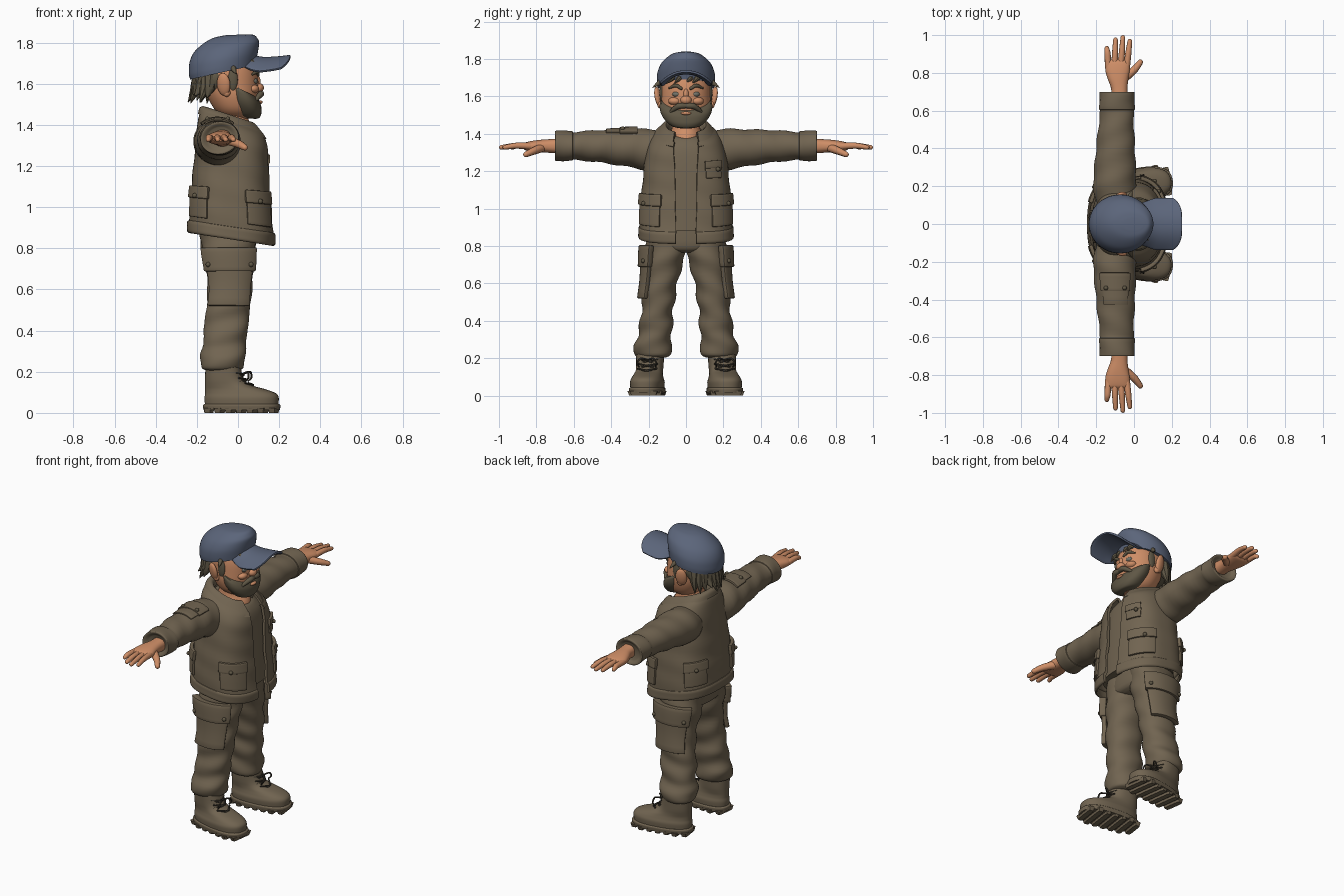
import bpy, bmesh, math, random
from mathutils import Vector, Matrix

if "Cube" in bpy.data.objects:
    bpy.data.objects.remove(bpy.data.objects["Cube"])
random.seed(4)

def mat(name, r, g, b):
    m = bpy.data.materials.new(name)
    m.diffuse_color = (r, g, b, 1)
    m.use_nodes = True
    m.node_tree.nodes["Principled BSDF"].inputs["Base Color"].default_value = m.diffuse_color
    return m
CLOTH = mat("olive brown cloth", .165, .128, .082)
SKIN = mat("tan skin", .62, .27, .135)
BLUE = mat("slate blue", .105, .13, .195)
HAIR = mat("grey brown hair", .115, .095, .06)
DARK = mat("dark laces", .05, .042, .03)
EYE = mat("grey eye", .17, .17, .14)

def make(name, verts, faces, m, mirror=False, solid=0, bevel=0):
    me = bpy.data.meshes.new(name)
    me.from_pydata([tuple(v) for v in verts], [], faces)
    bm = bmesh.new(); bm.from_mesh(me)
    bmesh.ops.recalc_face_normals(bm, faces=bm.faces)
    bm.to_mesh(me); bm.free()
    me.materials.append(m)
    ob = bpy.data.objects.new(name, me)
    bpy.context.collection.objects.link(ob)
    if solid:
        md = ob.modifiers.new("thick", 'SOLIDIFY'); md.thickness = solid; md.offset = 0
    if bevel:
        md = ob.modifiers.new("bevel", 'BEVEL'); md.width = bevel; md.segments = 2
    if mirror:
        md = ob.modifiers.new("mirror", 'MIRROR'); md.use_axis = (False, True, False)
        md.use_mirror_merge = False
    return ob

def spline(rows, k=4):
    # monotone smooth curve through rows of numbers
    rows = [tuple(r) for r in rows]
    d = [[b - a for a, b in zip(p, q)] for p, q in zip(rows, rows[1:])]
    def tan(i, c):
        if i == 0: return d[0][c]
        if i == len(rows) - 1: return d[-1][c]
        a, b = d[i - 1][c], d[i][c]
        return 0 if a * b <= 0 else math.copysign(min(abs(a + b) / 2, 3 * abs(a), 3 * abs(b)), a)
    out = []
    for i in range(len(rows) - 1):
        for j in range(k):
            t = j / k
            out.append([p + tan(i, c) * (t**3 - 2*t*t + t) + (q - p) * (3*t*t - 2*t**3) + tan(i + 1, c) * (t**3 - t*t)
                        for c, (p, q) in enumerate(zip(rows[i], rows[i + 1]))])
    return out + [list(rows[-1])]

# section = (height, slope along x, x min, x max, half width y, y centre, opening angle)
def pad(secs): return [tuple(s) + (0,) * (7 - len(s)) for s in secs]

def at(sec, deg, e=1, out=0):
    z, s, x0, x1, b, yc, _ = sec
    c, n = math.cos(math.radians(deg)), math.sin(math.radians(deg))
    x = (x0 + x1) / 2 + ((x1 - x0) / 2 + out) * math.copysign(abs(c)**e, c)
    return Vector((x, yc + (b + out) * math.copysign(abs(n)**e, n), z + s * x))

def same(v): return v

def loft(name, secs, m, e=1, f=same, n=48, wob=0, solid=0, mirror=False, k=4):
    rows = spline(pad(secs), k)
    opened = solid > 0
    w = n + 1 if opened else n
    verts = []
    for r in rows:
        a0 = r[6] if opened else 0
        for i in range(w):
            a = a0 + (360 - 2 * a0) * i / n
            o = wob * math.sin(math.radians(2 * a) + r[0] * 45) - solid / 2
            verts.append(f(at(r, a, e, o)))
    faces = [(j*w + i, j*w + (i+1) % w, (j+1)*w + (i+1) % w, (j+1)*w + i)
             for j in range(len(rows) - 1) for i in range(n)]
    if not opened:
        faces += [tuple(range(w))[::-1], tuple(range((len(rows) - 1) * w, len(rows) * w))]
    return make(name, verts, faces, m, mirror, solid)

def patch(name, secs, z0, z1, a0, a1, out, e=1, f=same, mirror=True, buttons=(), m=CLOTH):
    # raised panel lying on a lofted surface, with optional buttons (height, angle)
    spl = spline(pad(secs), 8)
    near = lambda z: min(spl, key=lambda s: abs(s[0] - z))
    n, rows = 14, 5
    verts = [f(at(near(z0 + (z1 - z0) * j / rows), a0 + (a1 - a0) * i / n, e, out / 2))
             for j in range(rows + 1) for i in range(n + 1)]
    w = n + 1
    faces = [(j*w + i, j*w + i + 1, (j+1)*w + i + 1, (j+1)*w + i) for j in range(rows) for i in range(n)]
    make(name, verts, faces, m, mirror, solid=out, bevel=min(.006, out * .3))
    for z, a in buttons:
        ball(name + "_button", f(at(near(z), a, e, out)), (.012, .012, .012), HAIR, mirror)

def tube(name, pts, m, mirror=False, f=same, n=10):
    # round-ended tube through (x, y, z, radius)
    rows = spline(pts, 5)
    P = [f(Vector(r[:3])) for r in rows]; R = [r[3] for r in rows]
    T = [(P[min(i + 1, len(P) - 1)] - P[max(i - 1, 0)]).normalized() for i in range(len(P))]
    ends = (80, 55, 28)
    rings = [(P[0] - T[0] * R[0] * math.sin(math.radians(a)), T[0], R[0] * math.cos(math.radians(a))) for a in ends]
    rings += list(zip(P, T, R))
    rings += [(P[-1] + T[-1] * R[-1] * math.sin(math.radians(a)), T[-1], R[-1] * math.cos(math.radians(a))) for a in ends[::-1]]
    u = T[0].orthogonal(); verts = []
    for p, t, r in rings:
        u = (u - t * u.dot(t)).normalized(); v = t.cross(u)
        verts += [p + (u * math.cos(2*math.pi*i/n) + v * math.sin(2*math.pi*i/n)) * r for i in range(n)]
    faces = [(j*n + i, j*n + (i+1) % n, (j+1)*n + (i+1) % n, (j+1)*n + i) for j in range(len(rings) - 1) for i in range(n)]
    faces += [tuple(range(n))[::-1], tuple(range((len(rings) - 1) * n, len(rings) * n))]
    return make(name, verts, faces, m, mirror)

def ball(name, loc, size, m, mirror=False, rot=(0, 0, 0)):
    bm = bmesh.new()
    bmesh.ops.create_uvsphere(bm, u_segments=20, v_segments=12, radius=1)
    M = Matrix.Translation(loc) @ Matrix.Rotation(rot[2], 4, 'Z') @ Matrix.Rotation(rot[1], 4, 'Y') @ Matrix.Rotation(rot[0], 4, 'X') @ Matrix.Diagonal((*size, 1))
    verts = [M @ v.co for v in bm.verts]
    faces = [tuple(v.index for v in fc.verts) for fc in bm.faces]
    bm.free()
    return make(name, verts, faces, m, mirror)

# jacket, shirt and collar
jacket = [(.845, -.155, -.24, .176, .252, 0, 7.5), (.85, -.155, -.247, .182, .257, 0, 7.5), (.89, -.15, -.246, .181, .256, 0, 7.5),
          (.897, -.15, -.238, .174, .249, 0, 7.5), (1.0, -.1, -.235, .165, .245, 0, 8.5), (1.1, -.08, -.225, .156, .236, 0, 9),
          (1.2, -.1, -.215, .151, .226, 0, 10), (1.3, -.18, -.205, .147, .213, 0, 12), (1.37, -.32, -.195, .14, .18, 0, 16),
          (1.40, -.4, -.175, .13, .145, 0, 20)]
loft("jacket", jacket, CLOTH, e=.75, solid=.016, wob=.002, n=80)
loft("collar", [(1.38, -.38, -.195, .15, .165, 0, 22), (1.41, -.39, -.187, .125, .138, 0, 26),
                (1.43, -.33, -.165, .09, .114, 0, 30), (1.39, -.36, -.15, .07, .10, 0, 34)], CLOTH, e=.85, solid=.012)
loft("shirt", [(.88, 0, -.2, .135, .21), (1.1, 0, -.19, .13, .2), (1.25, -.1, -.18, .122, .19),
               (1.34, -.2, -.17, .11, .17), (1.385, -.25, -.15, .088, .11), (1.40, -.25, -.12, .06, .08)], CLOTH, e=.75)
for part, a0, a1, b in (("front", 25, 76, 55), ("back", 115, 160, 138)):
    patch(part + "_pocket", jacket, .92, 1.05, a0 + 2, a1 - 2, .014, e=.75)
    patch(part + "_pocket_flap", jacket, 1.02, 1.09, a0, a1, .022, e=.75, buttons=[(1.035, b)])
patch("chest_pocket", jacket, 1.17, 1.26, 21, 49, .01, e=.75, mirror=False)
patch("chest_pocket_flap", jacket, 1.22, 1.28, 20, 50, .016, e=.75, mirror=False, buttons=[(1.23, 40)])

# sleeves: lofted upward, then laid along y
def lay(v): return Vector((v.x, v.z, v.y))
def lay_back(v): return Vector((v.x, -v.z, v.y))
sleeve = [(.08, 0, -.19, 0, .09, 1.31), (.2, 0, -.216, .012, .112, 1.315), (.28, 0, -.212, .01, .103, 1.322),
          (.4, 0, -.2, .005, .092, 1.33), (.5, 0, -.19, .0, .083, 1.335), (.6, 0, -.178, -.003, .075, 1.335),
          (.61, 0, -.184, .004, .08, 1.336), (.693, 0, -.184, .004, .08, 1.336), (.70, 0, -.176, -.004, .073, 1.336),
          (.685, 0, -.15, -.03, .05, 1.336)]
loft("sleeve", sleeve, CLOTH, f=lay, wob=.003, mirror=True)
patch("sleeve_pocket", sleeve, .27, .42, 52, 128, .008, f=lay_back, mirror=False)
patch("sleeve_pocket_flap", sleeve, .26, .355, 48, 132, .014, f=lay_back, mirror=False, buttons=[(.34, 114), (.34, 66)])

# hands
loft("palm", [(.66, 0, -.118, -.032, .042, 1.335), (.72, 0, -.122, -.034, .037, 1.335), (.77, 0, -.14, -.03, .034, 1.335),
              (.82, 0, -.152, -.022, .029, 1.334), (.855, 0, -.152, -.022, .022, 1.333), (.87, 0, -.14, -.032, .012, 1.333)],
     SKIN, e=.85, f=lay, mirror=True)
for i, (bx, tx, ty) in enumerate([(-.136, -.144, .93), (-.103, -.098, .975), (-.071, -.059, .987), (-.039, -.022, .968)]):
    tube(f"finger_{i+1}", [(bx, .83, 1.334, .018), ((bx + tx) / 2, .9, 1.337, .0165), (tx, ty, 1.328, .0125)], SKIN, True)
tube("thumb", [(-.06, .765, 1.328, .024), (0, .815, 1.308, .02), (.033, .856, 1.29, .015)], SKIN, True)

# trousers
leg = [(.205, 0, -.15, .0, .075, .18), (.22, 0, -.178, .028, .094, .178), (.27, 0, -.187, .036, .1, .177),
       (.33, 0, -.165, .035, .088, .166), (.39, 0, -.172, .05, .088, .159), (.45, 0, -.157, .048, .083, .154),
       (.52, 0, -.155, .063, .088, .146), (.6, 0, -.146, .066, .088, .135), (.7, 0, -.16, .08, .1, .118),
       (.78, 0, -.175, .086, .107, .108), (.88, 0, -.185, .088, .1, .1)]
loft("trouser_leg", leg, CLOTH, e=.92, wob=.005, mirror=True)
loft("trouser_hips", [(.765, 0, -.13, .05, .08), (.8, 0, -.182, .085, .19), (.95, 0, -.18, .09, .2)], CLOTH, e=.85)
patch("cargo_pocket", leg, .52, .73, 40, 140, .028, e=.92)
patch("cargo_pocket_flap", leg, .69, .80, 36, 144, .04, e=.92, buttons=[(.725, 52), (.725, 128)])

# boots, turned out a little
def boot(v):
    y = (v.y - .19) * (1 + .5 * (v.x - .02))
    x, a = v.x + .08, math.radians(8)
    return Vector((x * math.cos(a) - y * math.sin(a) - .08, .19 + x * math.sin(a) + y * math.cos(a), v.z))
loft("boot", [(.03, 0, -.16, .198, .085, .19), (.07, 0, -.163, .2, .088, .19), (.095, 0, -.16, .186, .081, .19),
              (.115, 0, -.16, .135, .075, .19), (.135, 0, -.16, .065, .073, .19), (.165, 0, -.16, .028, .075, .19),
              (.235, 0, -.157, .01, .078, .19)], CLOTH, e=.85, f=boot, mirror=True)
loft("boot_sole", [(.014, 0, -.168, .205, .089, .19), (.036, 0, -.17, .208, .092, .19), (.044, 0, -.163, .2, .086, .19)],
     CLOTH, e=.8, f=boot, mirror=True)
for i in range(7):
    x = -.142 + i * .053
    h = .07 if i in (0, 6) else .09
    loft("sole_lug", [(0, 0, x - .016, x + .016, h - .008, .19), (.024, 0, x - .021, x + .021, h, .19)],
         CLOTH, e=.3, f=boot, n=16, mirror=True, k=1)
for z, x in ((.135, .075), (.16, .043), (.185, .029)):
    for s in (-1, 1):
        tube("lace", [(x - .03, .19 - .05, z - .01 * s, .005), (x, .19, z, .005), (x - .03, .24, z + .01 * s, .005)],
             DARK, True, boot, 6)
for s in (-1, 1):
    tube("lace_bow", [(.025, .19, .19, .005), (.055, .19 + s * .03, .2, .005), (.06, .19 + s * .05, .175, .005),
                      (.045, .19 + s * .045, .155, .004)], DARK, True, boot, 6)

# head
loft("neck", [(1.33, 0, -.13, .085, .09), (1.39, 0, -.13, .07, .085), (1.43, 0, -.12, .05, .076), (1.5, 0, -.11, .04, .07)], SKIN)
loft("head", [(1.43, 0, -.06, .06, .05), (1.46, 0, -.1, .08, .095), (1.5, 0, -.13, .094, .12), (1.56, 0, -.16, .1, .133),
              (1.62, 0, -.18, .099, .133), (1.68, 0, -.19, .088, .128), (1.74, 0, -.17, .06, .1)], SKIN, e=.95)
ball("nose", (.1, 0, 1.58), (.026, .03, .024), SKIN)
ball("nose_bridge", (.09, 0, 1.608), (.02, .016, .035), SKIN)
ball("cheek", (.072, .06, 1.575), (.03, .035, .022), SKIN, True)
ball("ear", (-.07, .148, 1.597), (.034, .017, .056), SKIN, True, rot=(-.2, 0, .35))
ball("ear_lobe", (-.055, .139, 1.556), (.018, .014, .02), SKIN, True)
ball("eye", (.077, .05, 1.612), (.019, .024, .016), EYE, True)
ball("lower_lip", (.108, 0, 1.51), (.012, .028, .009), SKIN)

# beard, moustache, brows
loft("beard", [(1.437, -.1, .015, .085, .04), (1.455, -.2, -.02, .104, .083), (1.5, -.35, -.05, .114, .122),
               (1.54, -.45, -.06, .113, .139), (1.565, -.5, -.06, .105, .141), (1.58, -.5, -.05, .09, .134)], HAIR, e=.95)
ball("sideburn", (-.025, .129, 1.62), (.024, .012, .055), HAIR, True)
tube("moustache", [(.11, 0, 1.55, .013), (.112, .03, 1.55, .016), (.096, .065, 1.532, .012), (.083, .088, 1.512, .005)], HAIR, True)
tube("eyebrow", [(.097, .026, 1.643, .008), (.092, .055, 1.658, .01), (.07, .09, 1.645, .005)], HAIR, True)

# hair below the cap
ball("hair", (-.115, 0, 1.625), (.11, .132, .1), HAIR)
for i in range(11):
    a = math.radians(112 + i * 13.6)
    c, s = math.cos(a), math.sin(a)
    r, z = random.uniform(.13, .152), random.uniform(1.5, 1.55)
    tube("hair_tuft", [(-.1 + .085 * c, .105 * s, 1.65, .035), (-.1 + .105 * c, .12 * s, 1.58, .027),
                       (-.1 + r * c, r * s, z, .002)], HAIR, n=8)
tube("side_tuft", [(-.03, .12, 1.69, .018), (-.02, .15, 1.668, .012), (-.01, .177, 1.648, .002)], HAIR, True)
for y in (-.07, -.03, .03, .065):
    tube("fringe", [(.062, y, 1.705, .018), (.082, y - .012, 1.69, .012), (.082, y - .035, 1.668, .002)], HAIR, n=8)

# cap
loft("cap_crown", [(1.672, .22, -.233, .085, .154), (1.70, .21, -.239, .09, .156), (1.735, .2, -.238, .097, .154),
                   (1.78, .18, -.222, .103, .136), (1.808, .14, -.185, .094, .108), (1.83, .08, -.125, .078, .07),
                   (1.838, .04, -.06, .05, .03)], BLUE)
nu, nv = 24, 12
verts = []
for j in range(nv + 1):
    for i in range(nu + 1):
        u, v = 2 * i / nu - 1, j / nv
        rise = .03 * max(0, 1 - v * 2)**2 + .012 * v**3
        verts.append((.03 + (.225 - .045 * u**4) * v, u * (.105 + .03 * min(1, v * 2.2)),
                      1.722 + rise - (.07 - .01 * v) * abs(u)**2.2))
w = nu + 1
make("cap_brim", verts, [(j*w + i, j*w + i + 1, (j+1)*w + i + 1, (j+1)*w + i) for j in range(nv) for i in range(nu)],
     BLUE, solid=.013, bevel=.004)

# bake modifiers, then shade smooth with sharp edges kept
dg = bpy.context.evaluated_depsgraph_get()
for ob in list(bpy.context.collection.objects):
    me = bpy.data.meshes.new_from_object(ob.evaluated_get(dg))
    ob.modifiers.clear()
    ob.data = me
    me.shade_smooth()
    me.set_sharp_from_angle(angle=math.radians(42))
